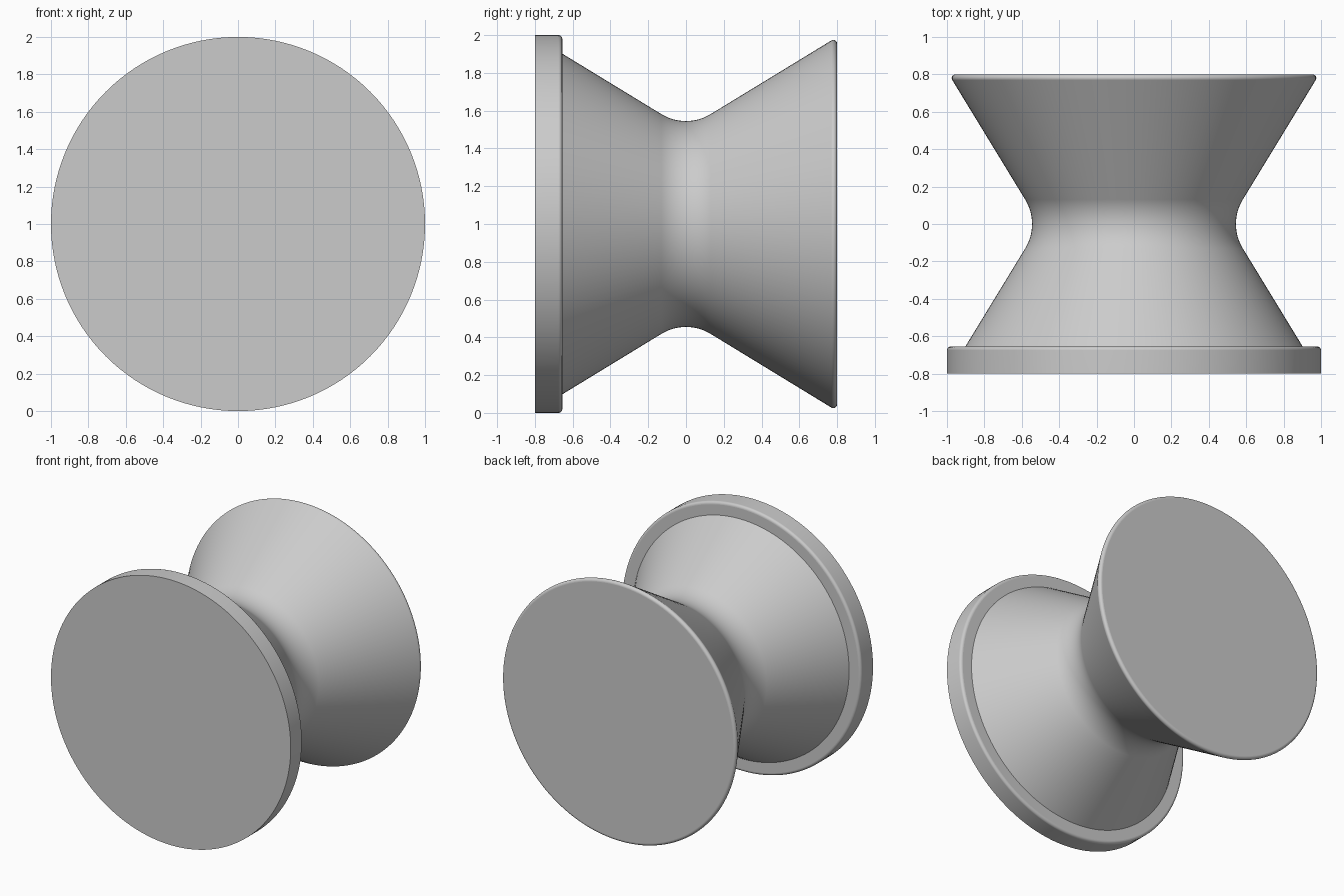
import bpy
import bmesh
from math import sin, cos, tan, pi, radians
from mathutils import Matrix, Vector

if "Cube" in bpy.data.objects:
    bpy.data.objects.remove(bpy.data.objects["Cube"], do_unlink=True)

SIDES = 128
SLOPE = radians(31.4)      # cone flare angle
WAIST, GROOVE = 0.545, 0.25
HALF = 0.8                 # half length along y
FLANGE_BACK = -0.655
ROUND = 0.02               # edge rounding


def arc(y, r, radius, start, end, steps):
    """Points (y, r) along an arc, angles measured from +y."""
    angles = [start + (end - start) * i / steps for i in range(steps + 1)]
    return [(y + radius * cos(a), r + radius * sin(a)) for a in angles]


# Cone radius at a distance from the waist
tangent_y = GROOVE * sin(SLOPE)
tangent_r = WAIST + GROOVE * (1 - cos(SLOPE))


def cone(y):
    return tangent_r + (abs(y) - tangent_y) * tan(SLOPE)


# Half outline, front to back
outline = [(-HALF, 0), (-HALF, 1)]
outline += arc(FLANGE_BACK - ROUND, 1 - ROUND, ROUND, pi / 2, 0, 6)
outline += [(FLANGE_BACK, cone(FLANGE_BACK))]
outline += arc(0, WAIST + GROOVE, GROOVE, -pi / 2 - SLOPE, -pi / 2 + SLOPE, 16)
rim_y = HALF - ROUND
rim_r = cone(rim_y) - ROUND / cos(SLOPE)
outline += arc(rim_y, rim_r, ROUND, pi / 2 + SLOPE, 0, 9)
outline += [(HALF, 0)]

# Lathe the outline, leaving the end caps as single faces
bm = bmesh.new()
verts = [bm.verts.new((r, y, 0)) for y, r in outline[1:-1]]
edges = [bm.edges.new(pair) for pair in zip(verts, verts[1:])]
bmesh.ops.spin(bm, geom=verts + edges, cent=Vector(), axis=(0, 1, 0),
               angle=2 * pi, steps=SIDES, use_duplicate=False)
bmesh.ops.remove_doubles(bm, verts=bm.verts, dist=0.0001)
bmesh.ops.holes_fill(bm, edges=[e for e in bm.edges if e.is_boundary], sides=0)
bmesh.ops.recalc_face_normals(bm, faces=bm.faces)
bmesh.ops.transform(bm, matrix=Matrix.Translation((0, 0, 1)), verts=bm.verts)
mesh = bpy.data.meshes.new("flanged_spool")
bm.to_mesh(mesh)
bm.free()
spool = bpy.data.objects.new("flanged_spool", mesh)
bpy.context.collection.objects.link(spool)

# Plain grey material
grey = bpy.data.materials.new("light_grey")
grey.use_nodes = True
colour = (0.6, 0.6, 0.6, 1)
grey.diffuse_color = colour
grey.node_tree.nodes["Principled BSDF"].inputs["Base Color"].default_value = colour
mesh.materials.append(grey)

# Smooth curved surfaces, crisp corners, flat ends
bpy.context.view_layer.objects.active = spool
spool.select_set(True)
bpy.ops.object.shade_smooth_by_angle(angle=radians(30))
for face in mesh.polygons:
    if abs(face.normal.y) > 0.999:
        face.use_smooth = False
weighted = spool.modifiers.new("weighted_normals", 'WEIGHTED_NORMAL')
weighted.keep_sharp = True
